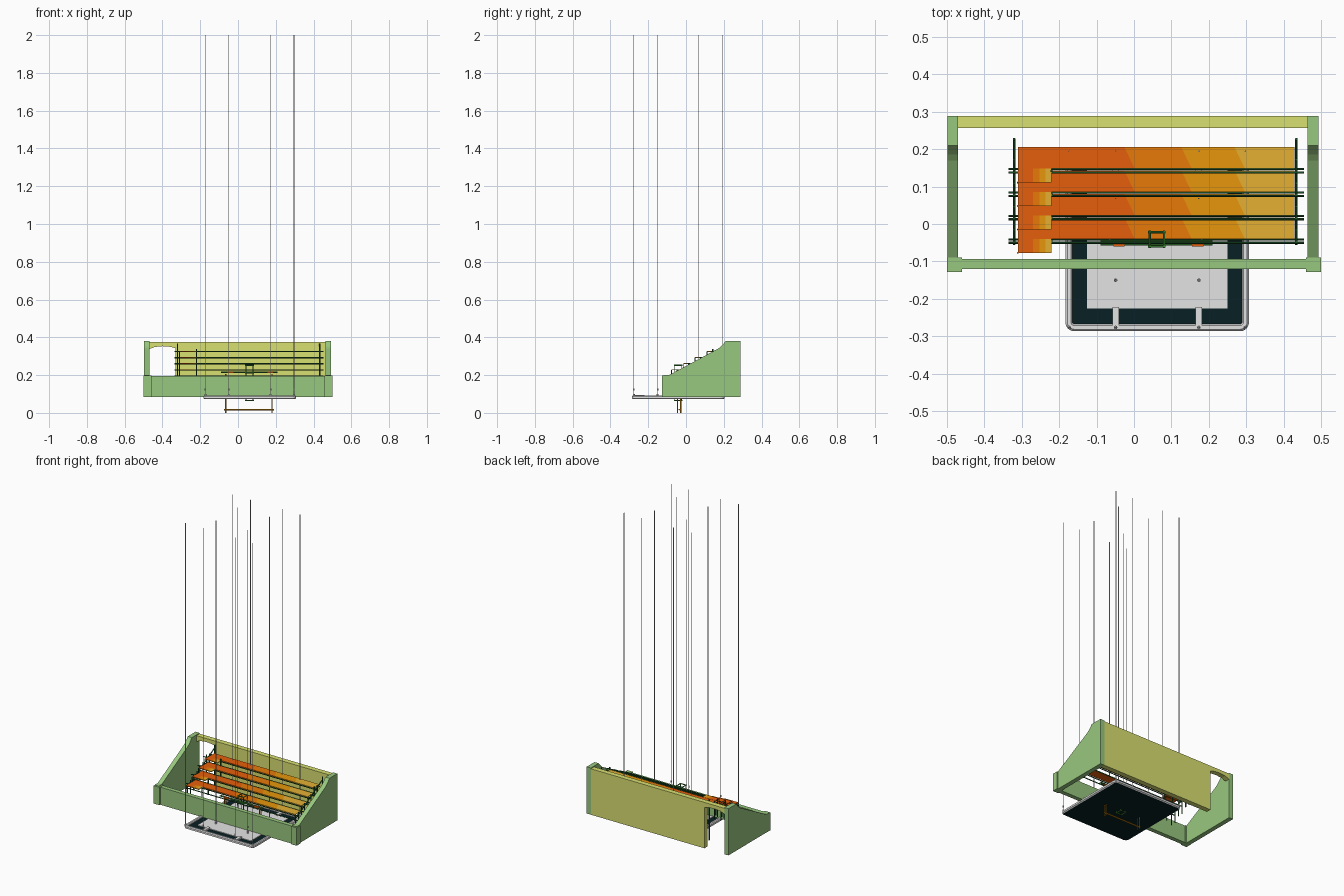
import bpy, bmesh, math
from mathutils import Vector

if "Cube" in bpy.data.objects:
    bpy.data.objects.remove(bpy.data.objects["Cube"])


def mat(name, h):
    m = bpy.data.materials.new(name)
    lin = [((int(h[i:i + 2], 16) / 255 + 0.055) / 1.055) ** 2.4 for i in (0, 2, 4)]
    m.diffuse_color = (*lin, 1)
    m.use_nodes = True
    m.node_tree.nodes["Principled BSDF"].inputs["Base Color"].default_value = m.diffuse_color
    return m


GREEN = mat("leaf green", "98C87F")
OLIVE = mat("yellow green", "D9E071")
GREY = mat("light grey", "E4E4E4")
TEAL = mat("dark teal", "082023")
ROD = mat("dark green", "1F5A2B")
MOSS = mat("bright green", "3C8A34")
ORANGES = [mat("deep orange", "E55F0B"), mat("orange", "E77A0A"),
           mat("amber", "E6960C"), mat("sand", "E5B033")]


def prism(bm, pts, vec, mi=0):
    """Closed outline of 3D points extruded along vec."""
    a = [bm.verts.new(p) for p in pts]
    b = [bm.verts.new(Vector(p) + Vector(vec)) for p in pts]
    n = len(a)
    fs = [bm.faces.new(a), bm.faces.new(b[::-1])]
    fs += [bm.faces.new((a[i], b[i], b[(i + 1) % n], a[(i + 1) % n])) for i in range(n)]
    for f in fs:
        f.material_index = mi
    return fs


def box(bm, x0, x1, y0, y1, z0, z1, mi=0):
    prism(bm, [(x0, y0, z0), (x1, y0, z0), (x1, y1, z0), (x0, y1, z0)], (0, 0, z1 - z0), mi)


def rod(bm, p, q, r, n=6):
    p, q = Vector(p), Vector(q)
    d = q - p
    u = d.orthogonal().normalized()
    v = d.normalized().cross(u)
    ring = [p + r * (u * math.cos(t) + v * math.sin(t))
            for t in (math.tau * i / n for i in range(n))]
    prism(bm, ring, d)


def finish(bm, name, *mats):
    bmesh.ops.recalc_face_normals(bm, faces=bm.faces)
    me = bpy.data.meshes.new(name)
    bm.to_mesh(me)
    bm.free()
    for m in mats:
        me.materials.append(m)
    o = bpy.data.objects.new(name, me)
    bpy.context.collection.objects.link(o)
    return o


# sloping side panels of the open box
side = [(-0.12, 0.085), (0.288, 0.085), (0.288, 0.38), (0.21, 0.38), (0.198, 0.366),
        (0.185, 0.352), (0.17, 0.34), (-0.09, 0.2), (-0.12, 0.2)]
for name, x in (("left_side", -0.498), ("right_side", 0.463)):
    bm = bmesh.new()
    prism(bm, [(x, y, z) for y, z in side], (0.029, 0, 0))
    finish(bm, name, GREEN)

# front panel with thicker corner posts
bm = bmesh.new()
box(bm, -0.47, 0.47, -0.12, -0.093, 0.085, 0.196)
for x in (-0.499, 0.459):
    box(bm, x, x + 0.04, -0.128, -0.09, 0.085, 0.198)
finish(bm, "front_panel", GREEN)

# back panel with an arched opening at the left end
bm = bmesh.new()
arch = [(-0.33, 0.085), (-0.33, 0.342), (-0.36, 0.35), (-0.4, 0.353), (-0.44, 0.349), (-0.47, 0.338)]
outline = [(-0.47, 0.375), (0.463, 0.375), (0.463, 0.085)] + arch
prism(bm, [(x, 0.256, z) for x, z in outline], (0, 0.032, 0))
finish(bm, "back_panel", OLIVE)

# four thin stepped shelves, each with a short tab at the front left
ROWS = [(-0.046 + 0.0625 * i, 0.228 + 0.032 * i) for i in range(4)]


def banded(bm, edges, y0, y1, z0, z1, lean):
    for k in range(4):
        l0 = lean if k else 0
        l1 = lean if k < 3 else 0
        fs = prism(bm, [(edges[k] + l0, y0, z0), (edges[k + 1] + l1, y0, z0),
                        (edges[k + 1] - l1, y1, z0), (edges[k] - l0, y1, z0)], (0, 0, z1 - z0), k)
        fs[0].material_index = 0  # plain underside


for i, (y, z) in enumerate(ROWS):
    bm = bmesh.new()
    banded(bm, (-0.31, -0.012, 0.14, 0.282, 0.428), y + 0.006, y + 0.064, z - 0.002, z + 0.002, 0.014)
    banded(bm, (-0.31, -0.27, -0.252, -0.236, -0.22), y - 0.031, y + 0.006, z - 0.002, z + 0.003, 0)
    finish(bm, f"shelf_{i + 1}", *ORANGES)

# rack: upper and lower rail per shelf, sloping end bars, posts and cross rungs
bm = bmesh.new()
for i, (y, z) in enumerate(ROWS):
    for dy, dz in ((-0.004, 0.0), (0.005, -0.032)):
        rod(bm, (-0.335, y + dy, z + dz), (0.453, y + dy, z + dz), 0.003)
    for x in (-0.32, -0.22, 0.433):
        rod(bm, (x, y, z - 0.1), (x, y, z + (0.014 if i == 3 else 0.003)), 0.0035)
    for x in (-0.32, 0.433):
        rod(bm, (x, y + 0.03, z - 0.1), (x, y + 0.03, z + 0.01), 0.0035)
        rod(bm, (x, y - 0.005, z - 0.005), (x, y + 0.055, z - 0.005), 0.003)
    rod(bm, (-0.31, y - 0.031, z - 0.06), (-0.31, y - 0.031, z), 0.0025)
for x in (-0.32, 0.433):
    rod(bm, (x, -0.055, 0.2), (x, 0.228, 0.352), 0.0035)
    rod(bm, (x, 0.226, 0.11), (x, 0.226, 0.368), 0.0035)
finish(bm, "shelf_rack", ROD)

# hanging tray, centred on (CX, CY)
CX, CY = 0.062, -0.041


def rounded(h, r, z, n=5):
    pts = []
    for k in range(4):
        for j in range(n + 1):
            t = math.pi / 2 * (k + j / n)
            sx = 1 if k in (0, 3) else -1
            sy = 1 if k < 2 else -1
            pts.append((CX + sx * (h - r) + r * math.cos(t), CY + sy * (h - r) + r * math.sin(t), z))
    return pts


bm = bmesh.new()
prism(bm, rounded(0.238, 0.015, 0.073), (0, 0, 0.01))
finish(bm, "tray_base", TEAL)

bm = bmesh.new()
section = [(0.238, 0.073), (0.245, 0.077), (0.245, 0.088), (0.24, 0.093), (0.23, 0.093), (0.226, 0.088), (0.226, 0.08)]
rings = [[bm.verts.new(p) for p in rounded(h, 0.024 - (0.245 - h), z)] for h, z in section]
for a, b in zip(rings, rings[1:] + rings[:1]):
    for i in range(len(a)):
        j = (i + 1) % len(a)
        bm.faces.new((a[i], a[j], b[j], b[i]))
finish(bm, "tray_rim", GREY)

# raised tray plate, brackets and wire sockets
bm = bmesh.new()
box(bm, CX - 0.187, CX + 0.187, CY - 0.185, CY + 0.185, 0.083, 0.087)
WIRES = []
for sx in (-1, 1):
    for sy in (-1, 1):
        x = CX + sx * 0.111
        y0, y1 = sorted((CY + sy * 0.18, CY + sy * 0.232))
        box(bm, x - 0.009, x + 0.009, y0, y1, 0.083, 0.094)
        WIRES += [(CX + sx * 0.235, CY + sy * 0.235), (x, CY + sy * 0.109), (x, CY + sy * 0.235)]
for x, y in WIRES:
    rod(bm, (x, y, 0.083), (x, y, 0.1), 0.005, 8)
finish(bm, "tray_plate", GREY)

# twelve suspension wires with small clamps
bm = bmesh.new()
for x, y in WIRES:
    rod(bm, (x, y, 0.09), (x, y, 2.0), 0.002)
    rod(bm, (x, y, 0.118), (x, y, 0.13), 0.0035)
finish(bm, "suspension_wires", GREY)

# small upright linkage in front of the lowest shelf
bm = bmesh.new()
for x in (0.042, 0.08):
    for y in (-0.06, -0.022):
        rod(bm, (x, y, 0.062), (x, y, 0.255), 0.002)
for z in (0.066, 0.212, 0.252):
    for y in (-0.06, -0.022):
        rod(bm, (0.038, y, z), (0.084, y, z), 0.003)
    for x in (0.042, 0.08):
        rod(bm, (x, -0.064, z), (x, -0.018, z), 0.003)
for y in (-0.055, -0.046):
    rod(bm, (-0.09, y, 0.215), (0.21, y, 0.215), 0.003)
finish(bm, "linkage_frame", MOSS)

# amber legs and foot bar below the tray
bm = bmesh.new()
for x in (-0.065, 0.18):
    for y in (-0.044, -0.028):
        rod(bm, (x, y, 0.0), (x, y, 0.205), 0.003)
rod(bm, (-0.075, -0.036, 0.017), (0.19, -0.036, 0.017), 0.004)
finish(bm, "linkage_legs", ORANGES[2])

bm = bmesh.new()
for x in (-0.04, 0.17):
    box(bm, x - 0.015, x + 0.015, -0.06, -0.052, 0.21, 0.22)
finish(bm, "linkage_grips", ORANGES[0])
